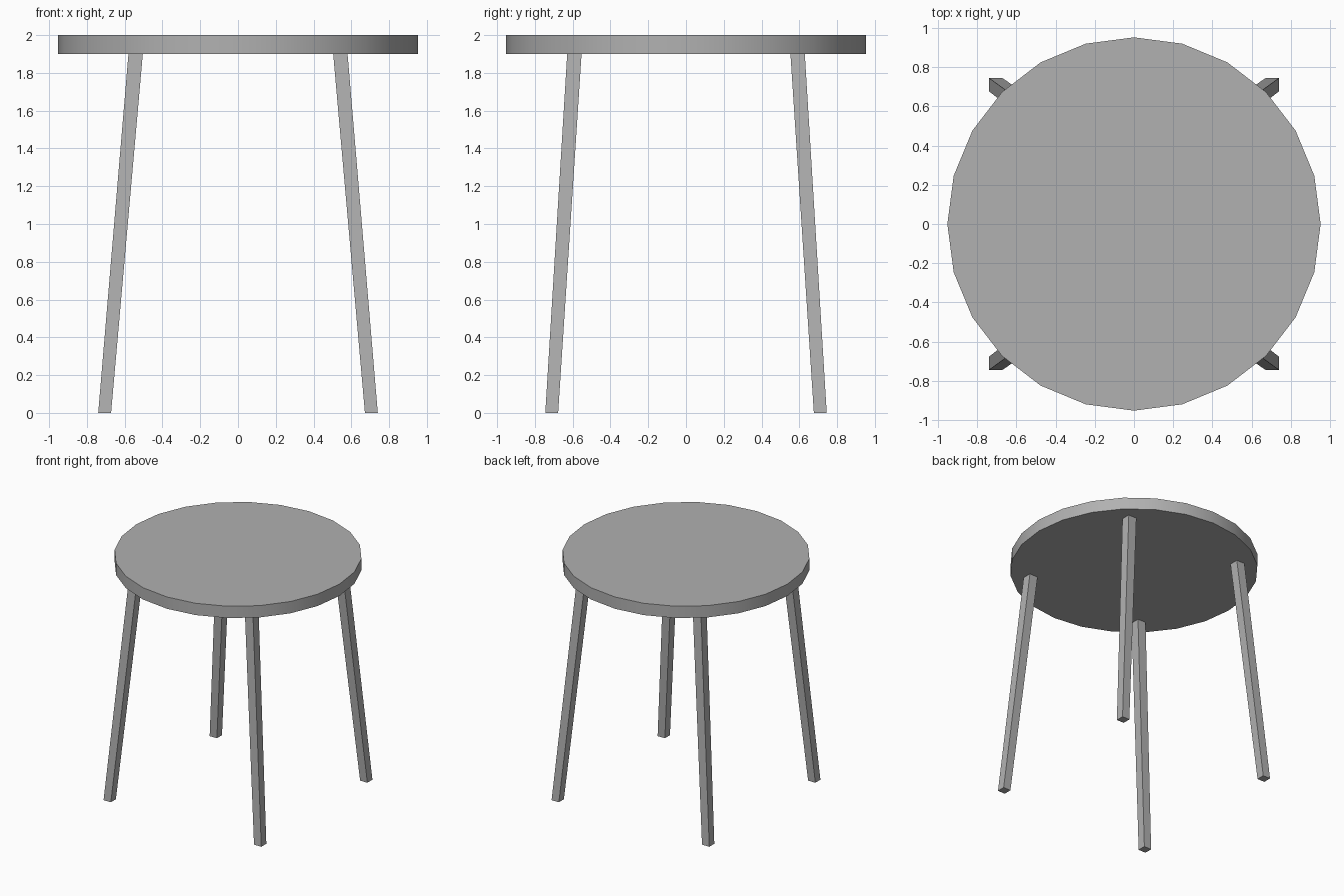
import bpy, bmesh

if "Cube" in bpy.data.objects:
    bpy.data.objects.remove(bpy.data.objects["Cube"])

grey = bpy.data.materials.new("dark grey")
grey.diffuse_color = (0.44, 0.44, 0.44, 1)
grey.use_nodes = True
grey.node_tree.nodes["Principled BSDF"].inputs["Base Color"].default_value = grey.diffuse_color

# Seat: 24-sided disc
bpy.ops.mesh.primitive_cylinder_add(vertices=24, radius=0.952, depth=0.1,
                                    location=(0, 0, 1.95))
seat = bpy.context.object
seat.name = "seat"
seat.data.materials.append(grey)
bpy.ops.object.shade_smooth_by_angle(angle=0.6)


def splayed_leg(name, sx, sy):
    """Square leg leaning outwards from the seat underside to the floor."""
    bm = bmesh.new()
    bmesh.ops.create_cube(bm, size=1)
    for v in bm.verts:
        top = v.co.z > 0
        cx, cy, w, z = (0.542, 0.591, 0.076, 1.9) if top else (0.706, 0.711, 0.068, 0)
        v.co = (sx * cx + v.co.x * w, sy * cy + v.co.y * w, z)
    mesh = bpy.data.meshes.new(name)
    bm.to_mesh(mesh)
    bm.free()
    mesh.materials.append(grey)
    bpy.context.collection.objects.link(bpy.data.objects.new(name, mesh))


# Four legs
for sy, depth in ((-1, "front"), (1, "back")):
    for sx, side in ((-1, "left"), (1, "right")):
        splayed_leg(f"{depth}_{side}_leg", sx, sy)
